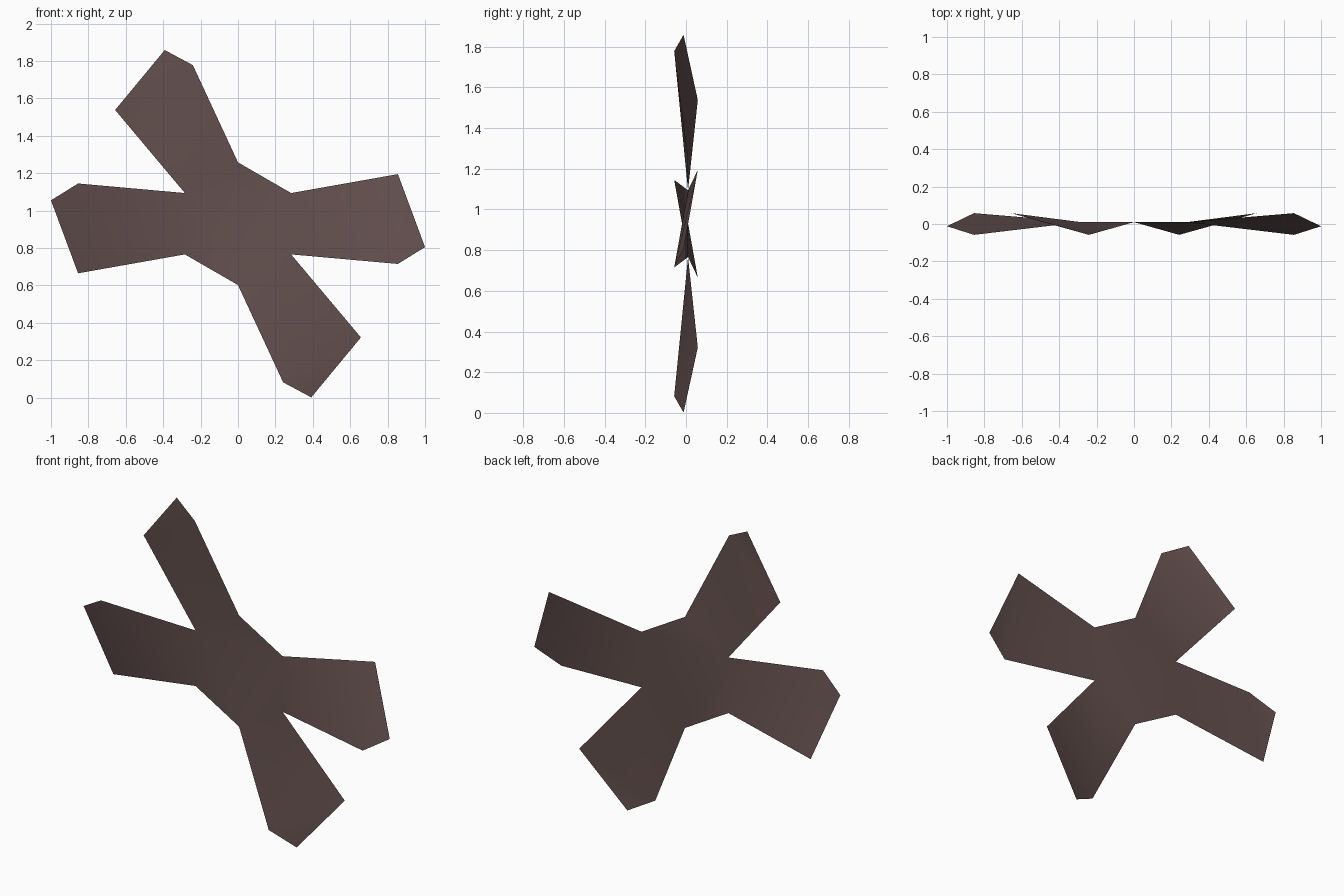
import bpy, bmesh, math

if "Cube" in bpy.data.objects:
    bpy.data.objects.remove(bpy.data.objects["Cube"])

CENTRE_Z = 0.93
HUB_Y = 0.01
HUB_R = 0.328

mat = bpy.data.materials.new("dark brown")
mat.diffuse_color = (0.127, 0.081, 0.077, 1)
mat.use_nodes = True
mat.node_tree.nodes["Principled BSDF"].inputs["Base Color"].default_value = mat.diffuse_color

# One twisted blade pointing along +x: (x, y, z) about the hub centre
C = (0.855, 0.058, 0.265)    # raised trailing corner
D = (1.0, -0.012, -0.125)    # tip
E = (0.855, -0.058, -0.215)  # forward leading corner


def turn(p, angle):
    c, s = math.cos(angle), math.sin(angle)
    return (p[0] * c - p[2] * s, p[1], p[0] * s + p[2] * c + CENTRE_Z)


bm = bmesh.new()

# Hexagonal flat hub; side i faces the angle 60 * i degrees
hub = [bm.verts.new(turn((HUB_R, HUB_Y, 0), math.radians(60 * i - 30))) for i in range(6)]
bm.faces.new(hub)

# Blades on four of the six hub sides, folded from the upper root to the forward corner
for side in (0, 2, 3, 5):
    low, high = hub[side], hub[(side + 1) % 6]
    c, d, e = (bm.verts.new(turn(p, math.radians(60 * side))) for p in (C, D, E))
    bm.faces.new((low, e, high))
    bm.faces.new((high, e, c))
    bm.faces.new((e, d, c))

for f in bm.faces:
    f.smooth = True

mesh = bpy.data.meshes.new("propeller")
bm.to_mesh(mesh)
bm.free()
mesh.materials.append(mat)
bpy.context.collection.objects.link(bpy.data.objects.new("propeller", mesh))
